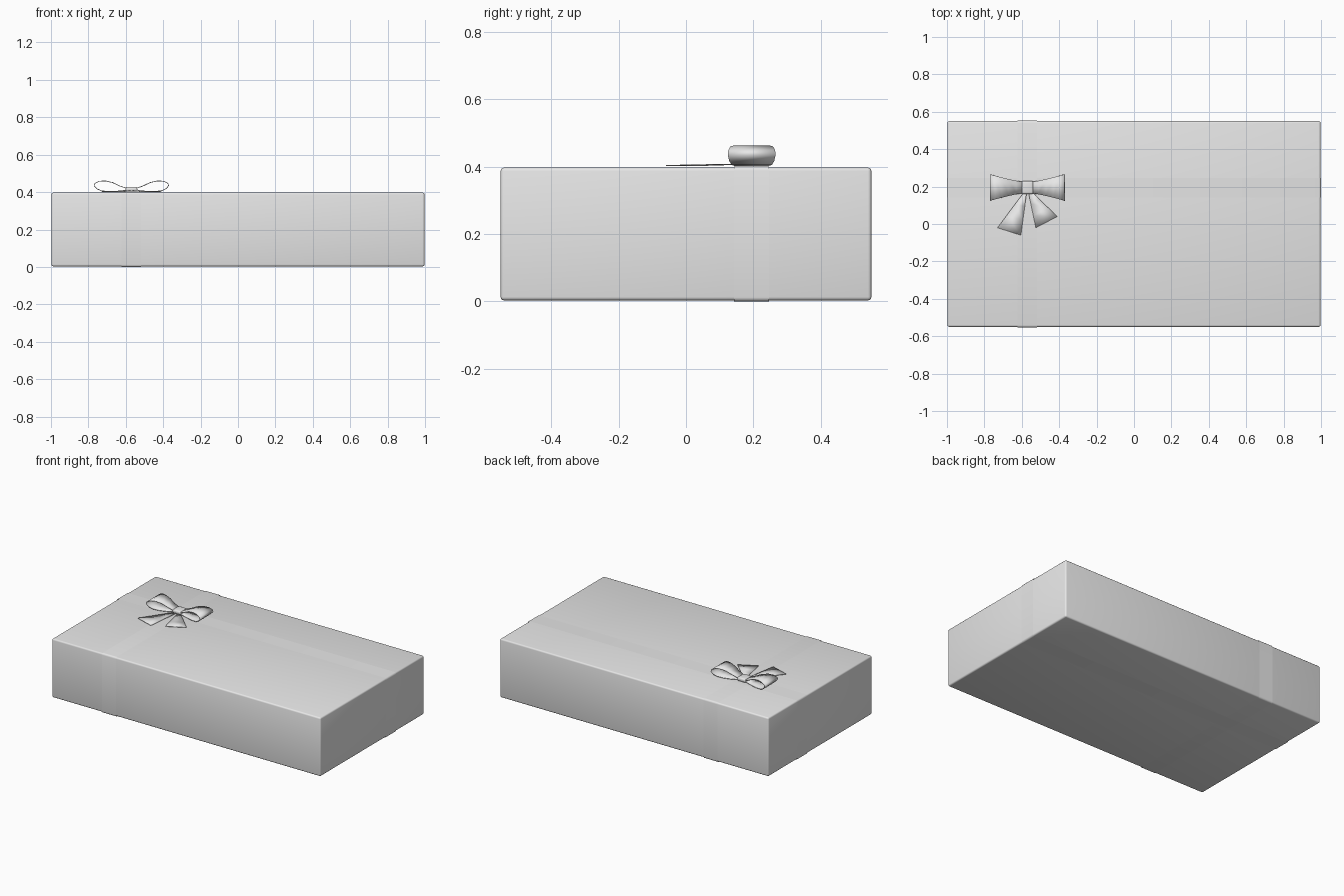
import bpy, bmesh
from math import pi, cos, sin
from mathutils import Vector

cube = bpy.data.objects.get("Cube")
if cube:
    bpy.data.objects.remove(cube)

grey = bpy.data.materials.new("light_grey")
grey.use_nodes = True
colour = (0.8, 0.8, 0.8, 1)
grey.diffuse_color = colour
grey.node_tree.nodes["Principled BSDF"].inputs["Base Color"].default_value = colour

BOW = Vector((-0.57, 0.195, 0.0))   # where the two bands cross
TOP = 0.397


def finish(name, bm, smooth=True):
    bmesh.ops.recalc_face_normals(bm, faces=bm.faces)
    mesh = bpy.data.meshes.new(name)
    bm.to_mesh(mesh)
    bm.free()
    mesh.materials.append(grey)
    obj = bpy.data.objects.new(name, mesh)
    bpy.context.collection.objects.link(obj)
    bpy.ops.object.select_all(action="DESELECT")
    obj.select_set(True)
    bpy.context.view_layer.objects.active = obj
    if smooth:
        bpy.ops.object.shade_smooth_by_angle(angle=pi / 5)
    return obj


def rounded_box(name, size, centre, radius, segments):
    bm = bmesh.new()
    bmesh.ops.create_cube(bm, size=1)
    for v in bm.verts:
        v.co = Vector(a * b for a, b in zip(v.co, size)) + Vector(centre)
    bmesh.ops.bevel(bm, geom=bm.edges[:], offset=radius, segments=segments,
                    profile=0.5, affect="EDGES")
    return finish(name, bm)


def ribbon(name, rails, closed=False, thickness=0.0):
    """Strip of quads between pairs of edge points."""
    bm = bmesh.new()
    rows = [[bm.verts.new(p) for p in pair] for pair in rails]
    pairs = list(zip(rows, rows[1:])) + ([(rows[-1], rows[0])] if closed else [])
    for (a, b), (c, d) in pairs:
        bm.faces.new((a, b, d, c))
    obj = finish(name, bm)
    if thickness:
        mod = obj.modifiers.new("thickness", "SOLIDIFY")
        mod.thickness = thickness
        mod.offset = 0
    return obj


def rounded_outline(half, low, high, radius):
    """Rounded rectangle as (across, height) points."""
    corners = [(half, high, 0), (-half, high, 1), (-half, low, 2), (half, low, 3)]
    points = []
    for u, w, quarter in corners:
        cu = u - radius if u > 0 else u + radius
        cw = w - radius if w == high else w + radius
        for step in range(4):
            a = (quarter + step / 3) * pi / 2
            points.append((cu + radius * cos(a), cw + radius * sin(a)))
    return points


# Box
rounded_box("box", (1.994, 1.1, TOP - 0.003), (0, 0, (TOP + 0.003) / 2), 0.01, 3)

# Ribbon bands wrapped around the box
HALF = 0.052
ribbon("band_across", [((BOW.x - HALF, u, w), (BOW.x + HALF, u, w))
       for u, w in rounded_outline(0.553, 0, 0.4, 0.012)], closed=True)
ribbon("band_along", [((u, BOW.y - HALF, w), (u, BOW.y + HALF, w))
       for u, w in rounded_outline(1.0, 0, 0.4, 0.012)], closed=True)

# Bow loops: teardrop outline, wider away from the knot
teardrop = [(0.02, 0.419), (0.06, 0.432), (0.10, 0.451), (0.14, 0.460),
            (0.172, 0.458), (0.195, 0.447), (0.199, 0.434), (0.185, 0.418),
            (0.16, 0.407), (0.12, 0.403), (0.07, 0.405), (0.02, 0.411)]
for side, name in ((-1, "right"), (1, "left")):
    rails = []
    for x, z in teardrop:
        half = 0.027 + 0.044 * (x / 0.2) ** 1.3
        px = BOW.x + side * x
        rails.append(((px, BOW.y - half, z), (px, BOW.y + half, z)))
    ribbon(f"bow_loop_{name}", rails, closed=True, thickness=0.004)

# Knot
rounded_box("bow_knot", (0.064, 0.07, 0.026), (BOW.x, BOW.y, 0.415), 0.01, 3)

# Tails lying on the lid
tails = {"right": ((-0.16, -0.215), (-0.035, -0.255)),
         "left": ((0.045, -0.215), (0.16, -0.155))}
for name, (a, b) in tails.items():
    a, b = (Vector((*p, 0)) for p in (a, b))
    rails = []
    for t in (0.08, 0.4, 0.7, 1.0):
        z = Vector((0, 0, 0.408 - 0.005 * t))
        rails.append((BOW + a * t + z, BOW + b * t + z))
    ribbon(f"bow_tail_{name}", rails, thickness=0.003)
